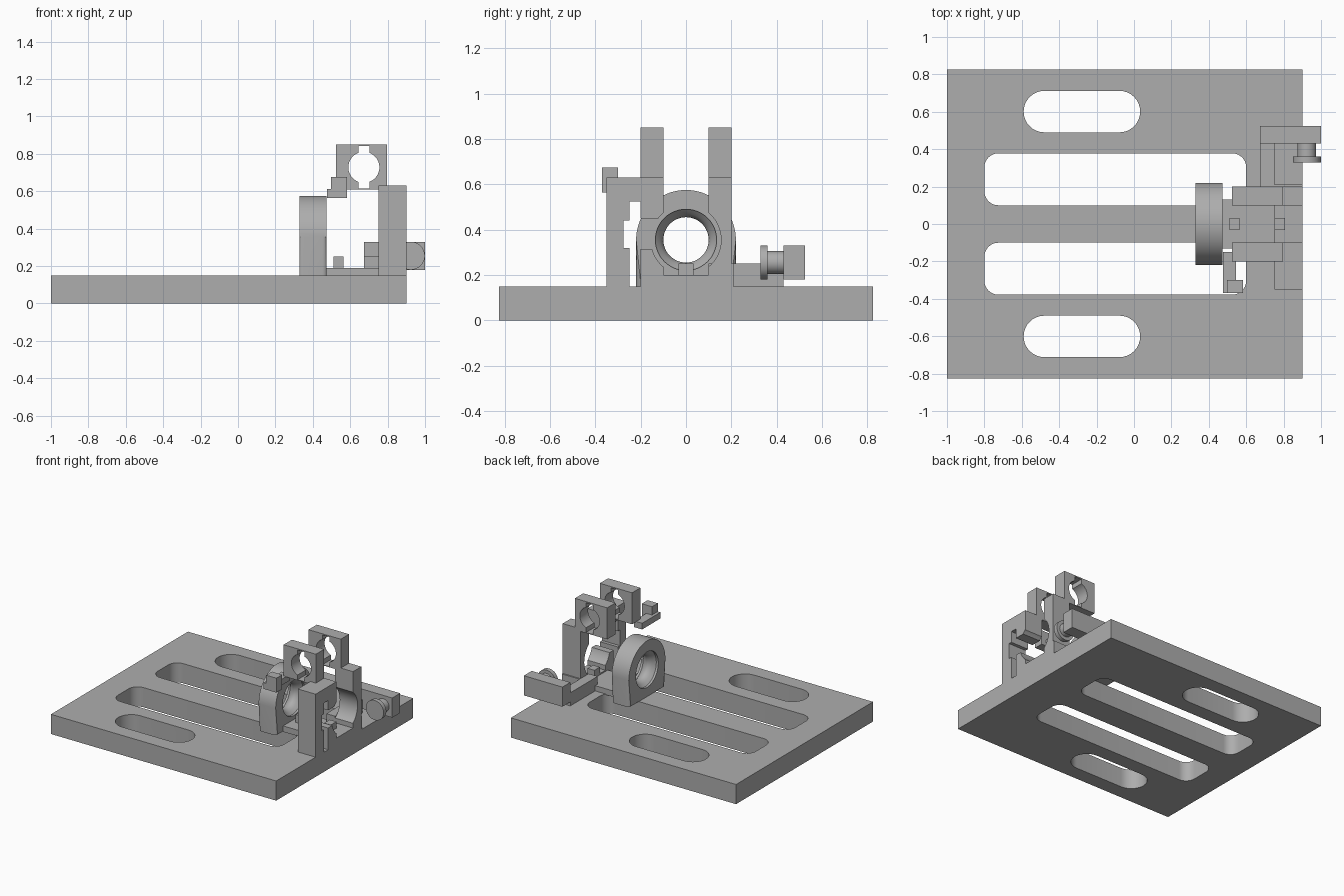
import bpy, bmesh, math
from mathutils import Vector

if "Cube" in bpy.data.objects:
    bpy.data.objects.remove(bpy.data.objects["Cube"])

grey = bpy.data.materials.new("plain grey")
grey.diffuse_color = (0.42, 0.42, 0.42, 1)
grey.use_nodes = True
grey.node_tree.nodes["Principled BSDF"].inputs["Base Color"].default_value = grey.diffuse_color

# Maps a profile point (a, b) and a depth d to 3D for each extrusion axis
AXES = {
    "x": lambda a, b, d: Vector((d, a, b)),
    "y": lambda a, b, d: Vector((a, d, b)),
    "z": lambda a, b, d: Vector((a, b, d)),
}


def finish(name, bm):
    bmesh.ops.recalc_face_normals(bm, faces=bm.faces)
    mesh = bpy.data.meshes.new(name)
    bm.to_mesh(mesh)
    bm.free()
    mesh.materials.append(grey)
    ob = bpy.data.objects.new(name, mesh)
    bpy.context.collection.objects.link(ob)
    return ob


def loft(name, loops, bevel=0, floor=0):
    """Skin a stack of matching loops and cap both ends."""
    bm = bmesh.new()
    rings = [[bm.verts.new(p) for p in loop] for loop in loops]
    n = len(rings[0])
    for r, s in zip(rings, rings[1:]):
        for i in range(n):
            bm.faces.new((r[i], r[(i + 1) % n], s[(i + 1) % n], s[i]))
    bm.faces.new(rings[0])
    bm.faces.new(rings[-1])
    if bevel:  # round the rims running around the profile, except along the floor
        rims = [e for e in bm.edges if abs(e.verts[0].co.x - e.verts[1].co.x) < 1e-5
                and max(v.co.z for v in e.verts) > floor + 1e-4]
        bmesh.ops.bevel(bm, geom=rims, offset=bevel, segments=4, profile=0.5, affect="EDGES")
    return finish(name, bm)


def prism(name, pts, axis, lo, hi, **kw):
    return loft(name, [[AXES[axis](a, b, d) for a, b in pts] for d in (lo, hi)], **kw)


def box(name, x, y, z):
    return prism(name, [(x[0], y[0]), (x[1], y[0]), (x[1], y[1]), (x[0], y[1])], "z", *z)


def arc(ca, cb, r, start, end, n=16):
    return [(ca + r * math.cos(t), cb + r * math.sin(t)) for t in
            (math.radians(start + (end - start) * i / n) for i in range(n + 1))]


def rounded(x0, x1, y0, y1, r):
    pts = []
    for cx, cy, a in ((x1 - r, y1 - r, 0), (x0 + r, y1 - r, 90),
                      (x0 + r, y0 + r, 180), (x1 - r, y0 + r, 270)):
        pts += arc(cx, cy, r, a, a + 90, 8)
    return [p for i, p in enumerate(pts) if math.dist(p, pts[i - 1]) > 1e-5]


def cut(ob, cutter):
    mod = ob.modifiers.new("cut", "BOOLEAN")
    mod.operation, mod.solver, mod.object = "DIFFERENCE", "EXACT", cutter
    bpy.context.view_layer.objects.active = ob
    bpy.ops.object.modifier_apply(modifier=mod.name)
    bpy.data.objects.remove(cutter)


def smooth(ob):
    bpy.ops.object.select_all(action="DESELECT")
    ob.select_set(True)
    bpy.context.view_layer.objects.active = ob
    bpy.ops.object.shade_smooth_by_angle(angle=math.radians(30))


# Base plate with two long windows and two mounting slots
base = box("base_plate", (-1, 0.9), (-0.825, 0.825), (0, 0.15))
for y0, y1, x0, x1, r in ((0.1, 0.378, -0.8, 0.6, 0.075), (0.49, 0.712, -0.59, 0.033, 0.111)):
    for lo, hi in ((y0, y1), (-y1, -y0)):
        cut(base, prism("slot_cutter", rounded(x0, x1, lo, hi, r), "z", -0.1, 0.3))
smooth(base)

# Arched ring holder with rounded rims and a bore flared at both faces
CZ = 0.355
arch = prism("ring_holder", arc(0, CZ, 0.22, 0, 180, 40) + [(-0.22, 0.15), (0.22, 0.15)],
             "x", 0.328, 0.472, bevel=0.022, floor=0.15)
bore = [(0.30, 0.135), (0.345, 0.135), (0.365, 0.115), (0.385, 0.103), (0.40, 0.1),
        (0.415, 0.103), (0.435, 0.115), (0.455, 0.135), (0.50, 0.135)]
cut(arch, loft("bore_cutter", [[AXES["x"](a, b, x) for a, b in arc(0, CZ, r, 0, 352.5, 47)]
                               for x, r in bore]))
smooth(arch)

# Low bed between the uprights, with two small locating tabs
box("bed", (0.472, 0.9), (-0.13, 0.13), (0.145, 0.19))
box("bed_raised_strip", (0.75, 0.9), (-0.1, 0.1), (0.15, 0.2))
box("tab_near_ring", (0.51, 0.565), (-0.033, 0.033), (0.18, 0.25))
box("tab_far", (0.75, 0.807), (-0.033, 0.033), (0.18, 0.25))


# Uprights, hollowed by a round seat
R = 0.155


def seat(z0, z1, side):
    """Seat arc points from height z0 to z1 on one side."""
    a0, a1 = (math.degrees(math.asin((z - CZ) / R)) for z in (z0, z1))
    return [(side * a, b) for a, b in arc(0, CZ, R, a0, a1, 16)]


half = math.sqrt(R * R - 0.01)
low, high = CZ - half, CZ + half
smooth(prism("back_upright", [(0.2, 0.15), (0.2, 0.63), (0.1, 0.63)] + seat(high, low, 1)
             + [(0.1, 0.15)], "x", 0.75, 0.9))
smooth(prism("front_upright", [(-0.35, 0.15), (-0.25, 0.15), (-0.25, 0.32), (-0.275, 0.32),
                               (-0.275, 0.44), (-0.25, 0.44), (-0.25, 0.525), (-0.2, 0.525),
                               (-0.2, 0.45)] + seat(0.45, high, -1)
             + [(-0.1, 0.63), (-0.35, 0.63)], "x", 0.75, 0.9))
smooth(prism("front_seat_block", [(-0.1, 0.15), (-0.2, 0.15), (-0.2, 0.315)]
             + seat(0.315, low, -1), "x", 0.75, 0.9))

# Pair of heads with keyed holes
for name, y0, y1 in (("front_head", -0.2, -0.1), ("back_head", 0.1, 0.2)):
    head = box(name, (0.525, 0.797), (y0, y1), (0.61, 0.85))
    keyed = []
    w = math.degrees(math.asin(0.03 / 0.083))
    for s in (1, -1):
        keyed += arc(0.673, 0.728, 0.083, 90 * s - 180 + w, 90 * s - w, 20)
        keyed += [(0.673 + 0.03 * s, 0.728 + 0.113 * s), (0.673 - 0.03 * s, 0.728 + 0.113 * s)]
    cut(head, prism("keyed_hole_cutter", keyed, "y", y0 - 0.05, y1 + 0.05))
    smooth(head)

# Small bracket on the front head
box("bracket_bar", (0.475, 0.545), (-0.37, -0.15), (0.565, 0.612))
box("bracket_foot", (0.475, 0.583), (-0.37, -0.3), (0.565, 0.6))
box("bracket_block", (0.497, 0.583), (-0.37, -0.3), (0.6, 0.675))

# Side arm, end plate and knob
box("side_arm", (0.675, 0.75), (0.1, 0.43), (0.15, 0.25))
box("arm_root", (0.75, 0.9), (0.2, 0.21), (0.15, 0.25))
box("end_plate", (0.675, 1.0), (0.43, 0.525), (0.18, 0.33))
for name, r, y0, y1 in (("knob_neck", 0.05, 0.35, 0.44), ("knob_disc", 0.075, 0.328, 0.36)):
    smooth(prism(name, arc(0.924, 0.255, r, 0, 352.5, 47), "y", y0, y1))
